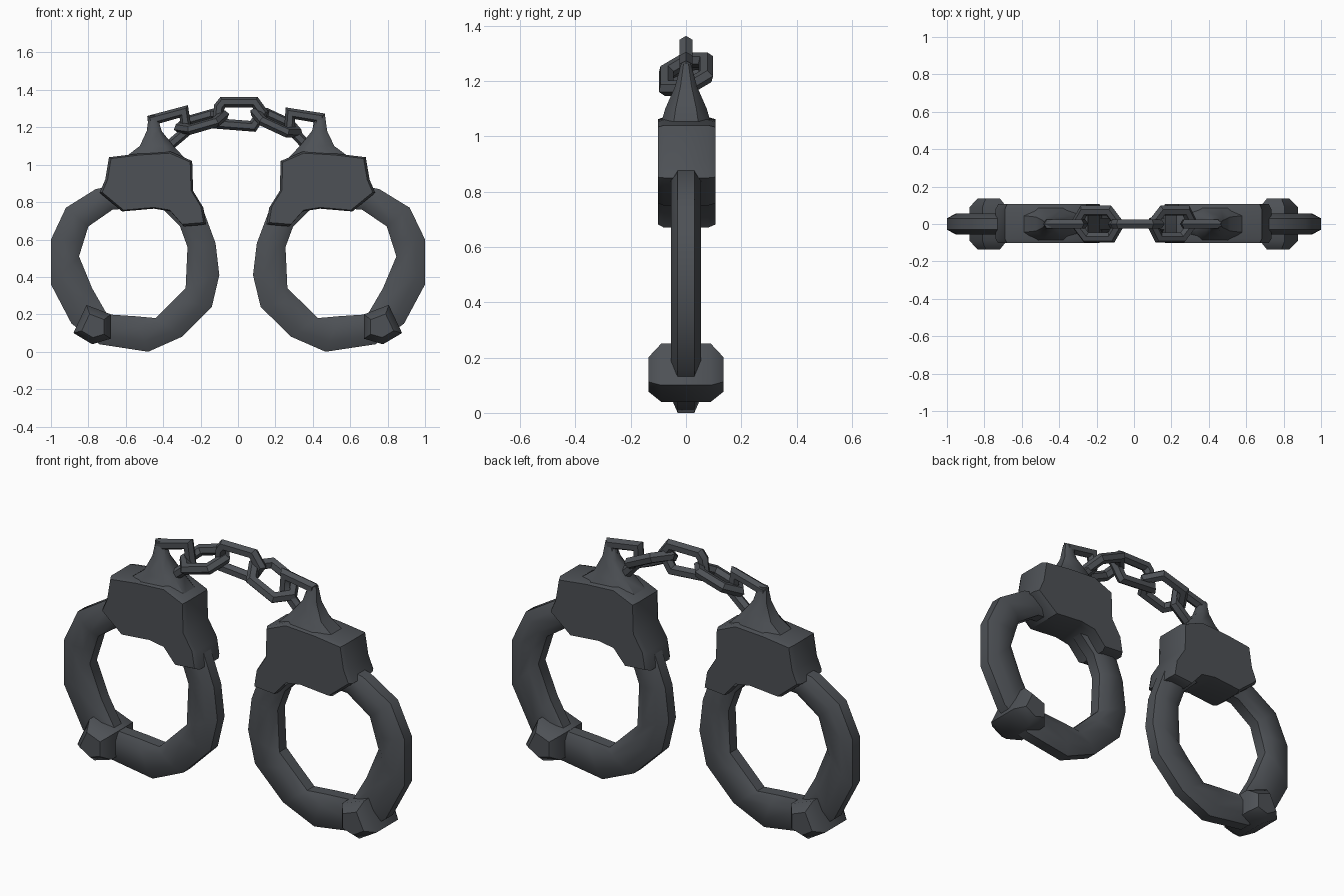
import bpy, bmesh, math
from mathutils import Vector, Matrix

cube = bpy.data.objects.get("Cube")
if cube:
    bpy.data.objects.remove(cube, do_unlink=True)

# One dark steel colour
steel = bpy.data.materials.new("dark_steel")
steel.use_nodes = True
colour = (0.075, 0.082, 0.092, 1)
steel.diffuse_color = colour
steel.node_tree.nodes["Principled BSDF"].inputs["Base Color"].default_value = colour


def loft(name, rings, closed=False):
    """Skin a list of equal-length point rings; cap the ends unless closed."""
    bm = bmesh.new()
    loops = [[bm.verts.new(p) for p in ring] for ring in rings]
    n = len(loops[0])
    pairs = list(zip(loops, loops[1:]))
    if closed:
        pairs.append((loops[-1], loops[0]))
    for a, b in pairs:
        for i in range(n):
            j = (i + 1) % n
            bm.faces.new((a[i], a[j], b[j], b[i]))
    if not closed:
        bm.faces.new(loops[0])
        bm.faces.new(loops[-1])
    bmesh.ops.recalc_face_normals(bm, faces=bm.faces)
    mesh = bpy.data.meshes.new(name)
    bm.to_mesh(mesh)
    bm.free()
    mesh.materials.append(steel)
    obj = bpy.data.objects.new(name, mesh)
    bpy.context.collection.objects.link(obj)
    bpy.ops.object.select_all(action='DESELECT')
    obj.select_set(True)
    bpy.context.view_layer.objects.active = obj
    bpy.ops.object.shade_smooth_by_angle(angle=math.radians(42))
    return obj


def link(name, points, normal, radius):
    """Closed six-sided tube round a flat loop of points."""
    pts = [Vector(p) for p in points]
    normal = Vector(normal).normalized()
    rings = []
    for i, p in enumerate(pts):
        d0 = (p - pts[i - 1]).normalized()
        d1 = (pts[(i + 1) % len(pts)] - p).normalized()
        t = (d0 + d1).normalized()
        side = t.cross(normal) / max(t.dot(d1), 0.7)
        rings.append([p + radius * (math.cos(a) * side + math.sin(a) * normal)
                      for a in (k * math.pi / 3 for k in range(6))])
    return loft(name, rings, closed=True)


def place(p, mirrored):
    x, y, z = p
    return Vector((1 - (x + 1) * 1.022 if mirrored else x, y, z))


def slab(name, outline, centre, layers, mirrored):
    """Outline in x and z, stacked along y with a scale for each layer."""
    cx, cz = centre
    loft(name, [[place((cx + (x - cx) * s, y, cz + (z - cz) * s), mirrored)
                 for x, z in outline] for y, s in layers])


# Outer and inner edge of the cuff ring, station by station
STATIONS = [
    ((-1, .60), (-.825, .59)), ((-.92, .77), (-.80, .67)),
    ((-.76, .87), (-.67, .76)), ((-.5, .92), (-.5, .77)),
    ((-.27, .87), (-.4, .76)), ((-.19, .77), (-.31, .67)),
    ((-.12, .58), (-.27, .56)), ((-.10, .41), (-.28, .34)),
    ((-.14, .24), (-.34, .28)), ((-.3, .08), (-.44, .18)),
    ((-.48, 0), (-.55, .19)), ((-.74, .04), (-.70, .20)),
    ((-.89, .15), (-.78, .34)), ((-1, .36), (-.85, .51)),
]
SECTION = [(0, .03), (.3, .055), (.75, .055), (1, .03)]
SECTION += [(u, -y) for u, y in reversed(SECTION)]

BODY = [(-.69, 1.04), (-.53, 1.06), (-.36, 1.07), (-.245, 1.02), (-.24, .86),
        (-.185, .77), (-.17, .68), (-.29, .67), (-.36, .75), (-.45, .765),
        (-.62, .75), (-.74, .85), (-.71, .92)]
CLASP = [(-.81, .25), (-.68, .20), (-.68, .07), (-.78, .04), (-.88, .10)]
# Neck rings: centre x, half width, half depth, height
NECK = [(-.45, .18, .098, 1.02), (-.435, .09, .075, 1.10),
        (-.448, .04, .04, 1.18), (-.455, .022, .018, 1.262)]
CHAMFERED = [(1, .5), (.5, 1), (-.5, 1), (-1, .5),
             (-1, -.5), (-.5, -1), (.5, -1), (1, -.5)]

for prefix, mirrored in (("right", False), ("left", True)):
    # Cuff ring
    loft(prefix + "_cuff_ring",
         [[place((o[0] + (i[0] - o[0]) * u, y, o[1] + (i[1] - o[1]) * u), mirrored)
           for u, y in SECTION] for o, i in STATIONS], closed=True)
    # Lock housing with hinge corner
    slab(prefix + "_lock_housing", BODY, (-.46, .9),
         [(-.102, .95), (-.08, 1), (.08, 1), (.107, .95)], mirrored)
    # Clasp barrel through the ring
    slab(prefix + "_clasp", CLASP, (-.77, .13),
         [(-.135, .6), (-.09, 1), (.09, 1), (.135, .6)], mirrored)
    # Tapered neck up to the chain
    loft(prefix + "_neck",
         [[place((cx + a * w, b * d, z), mirrored) for a, b in CHAMFERED]
          for cx, w, d, z in NECK])

# Upright chain links
UPRIGHT = {
    "right_end_link": [(-.44, 1.11), (-.455, 1.24), (-.29, 1.285),
                       (-.275, 1.18), (-.37, 1.10)],
    "middle_link": [(-.11, 1.22), (-.10, 1.31), (-.08, 1.335), (.09, 1.335),
                    (.13, 1.28), (.08, 1.205)],
    "left_end_link": [(.42, 1.12), (.435, 1.25), (.28, 1.275),
                      (.275, 1.20), (.36, 1.11)],
}
for name, loop in UPRIGHT.items():
    link(name, [(x, 0, z) for x, z in loop], (0, 1, 0), .028)

# Flat chain links, tilted along the arch and rolled a little
FLAT = [(.12, 0), (.07, .075), (-.07, .075), (-.12, 0), (-.07, -.075), (.07, -.075)]
for name, centre, pitch, roll in (("right_flat_link", (-.195, 0, 1.23), -16, 18),
                                  ("left_flat_link", (.205, 0, 1.225), 25, 18)):
    turn = (Matrix.Rotation(math.radians(pitch), 3, 'Y')
            @ Matrix.Rotation(math.radians(roll), 3, 'X'))
    link(name, [turn @ Vector((x, y, 0)) + Vector(centre) for x, y in FLAT],
         turn @ Vector((0, 0, 1)), .028)
